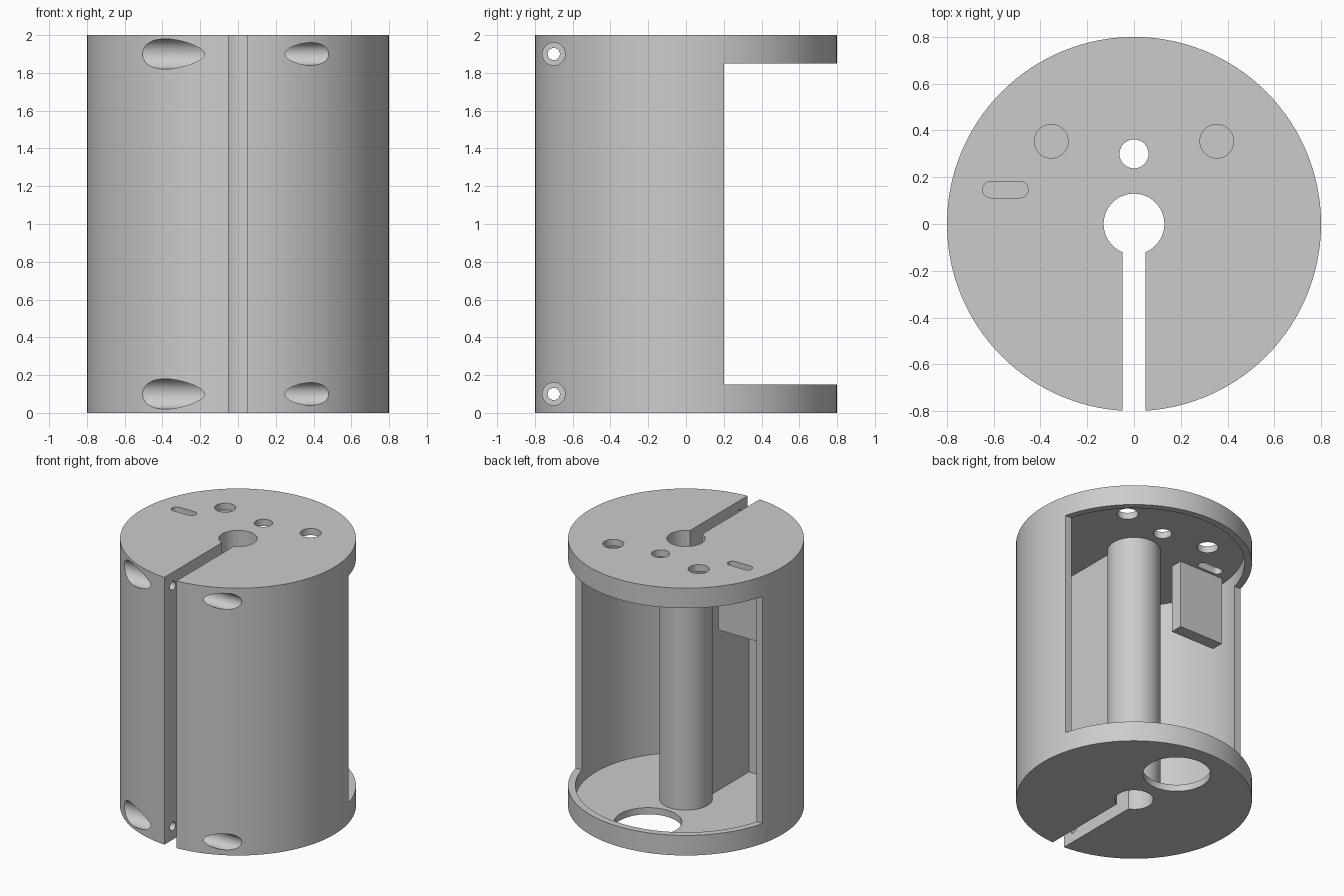
import bpy, math

if "Cube" in bpy.data.objects:
    bpy.data.objects.remove(bpy.data.objects["Cube"], do_unlink=True)

grey = bpy.data.materials.new("light_grey")
grey.use_nodes = True
grey.diffuse_color = (0.6, 0.6, 0.6, 1)
grey.node_tree.nodes["Principled BSDF"].inputs["Base Color"].default_value = (0.6, 0.6, 0.6, 1)

R, H, WALL = 0.8, 2.0, 0.05


def finish(ob, name):
    ob.name = name
    ob.data.materials.append(grey)
    return ob


def box(name, x, y, z):
    """Box from (min, max) pairs."""
    bpy.ops.mesh.primitive_cube_add(size=1)
    ob = bpy.context.object
    spans = (x, y, z)
    for v in ob.data.vertices:
        v.co = [s[0] if c < 0 else s[1] for c, s in zip(v.co, spans)]
    return finish(ob, name)


def rod(name, r, a, b, x=0, y=0, z=0, axis="z", sides=48):
    """Cylinder from a to b along the given axis."""
    mid = (a + b) / 2
    loc, rot = ((x, y, mid), (0, 0, 0))
    if axis == "x":
        loc, rot = ((mid, y, z), (0, math.pi / 2, 0))
    bpy.ops.mesh.primitive_cylinder_add(vertices=sides, radius=r, depth=b - a, location=loc, rotation=rot)
    bpy.ops.object.transform_apply(location=True, rotation=True, scale=True)
    return finish(bpy.context.object, name)


def combine(target, tool, op="DIFFERENCE"):
    """Apply a boolean and discard the tool."""
    tool.hide_render = True
    mod = target.modifiers.new("cut", "BOOLEAN")
    mod.operation, mod.solver, mod.object = op, "EXACT", tool
    bpy.context.view_layer.objects.active = target
    bpy.ops.object.modifier_apply(modifier=mod.name)
    bpy.data.objects.remove(tool, do_unlink=True)


# Cavity shape: leaves the core tube, slot walls and solid clamping front
cavity = rod("cavity", R - WALL, WALL, H - WALL, sides=128)
combine(cavity, box("clamp_front", (-1, 1), (-1, -0.6), (-1, 3)))
combine(cavity, rod("core_tube", 0.18, -1, 3, sides=64))
combine(cavity, box("slot_walls", (-0.1, 0.1), (-1, -0.1), (-1, 3)))

# Housing with its cavity and rear window
housing = rod("housing", R, 0, H, sides=128)
combine(housing, cavity)
combine(housing, box("rear_window", (-1, 1), (0.2, 1), (0.15, H - 0.15)))

# Central bore and cable slot
combine(housing, rod("centre_bore", 0.13, -1, 3))
combine(housing, box("cable_slot", (-0.05, 0.05), (-1, -0.05), (-1, 3)))

# Holes in the top and bottom plates
for x, y, r in ((0, 0.3, 0.062), (0.354, 0.354, 0.072), (-0.354, 0.354, 0.072)):
    combine(housing, rod("top_hole", r, 1.9, 2.1, x, y))
combine(housing, rod("bottom_hole", 0.23, -0.1, 0.1, 0, 0.45))

# Rounded strap slit in the top plate
slit = box("strap_slit", (-0.612, -0.488), (0.112, 0.182), (1.9, 2.1))
for x in (-0.612, -0.488):
    combine(slit, rod("slit_end", 0.035, 1.9, 2.1, x, 0.147), "UNION")
combine(housing, slit)

# Clamping screw holes with counterbores on both sides
for z in (0.1, H - 0.1):
    combine(housing, rod("screw_hole", 0.032, -1, 1, y=-0.7, z=z, axis="x"))
    combine(housing, rod("head_bore", 0.06, 0.15, 1, y=-0.7, z=z, axis="x"))
    combine(housing, rod("nut_bore", 0.08, -1, -0.15, y=-0.7, z=z, axis="x"))

# Plate hanging from the top beside the slit
box("hanging_plate", (-0.7, -0.335), (0, 0.093), (1.44, 1.96))

bpy.ops.object.select_all(action="DESELECT")
housing.select_set(True)
bpy.context.view_layer.objects.active = housing
bpy.ops.object.shade_smooth_by_angle(angle=math.radians(30))
